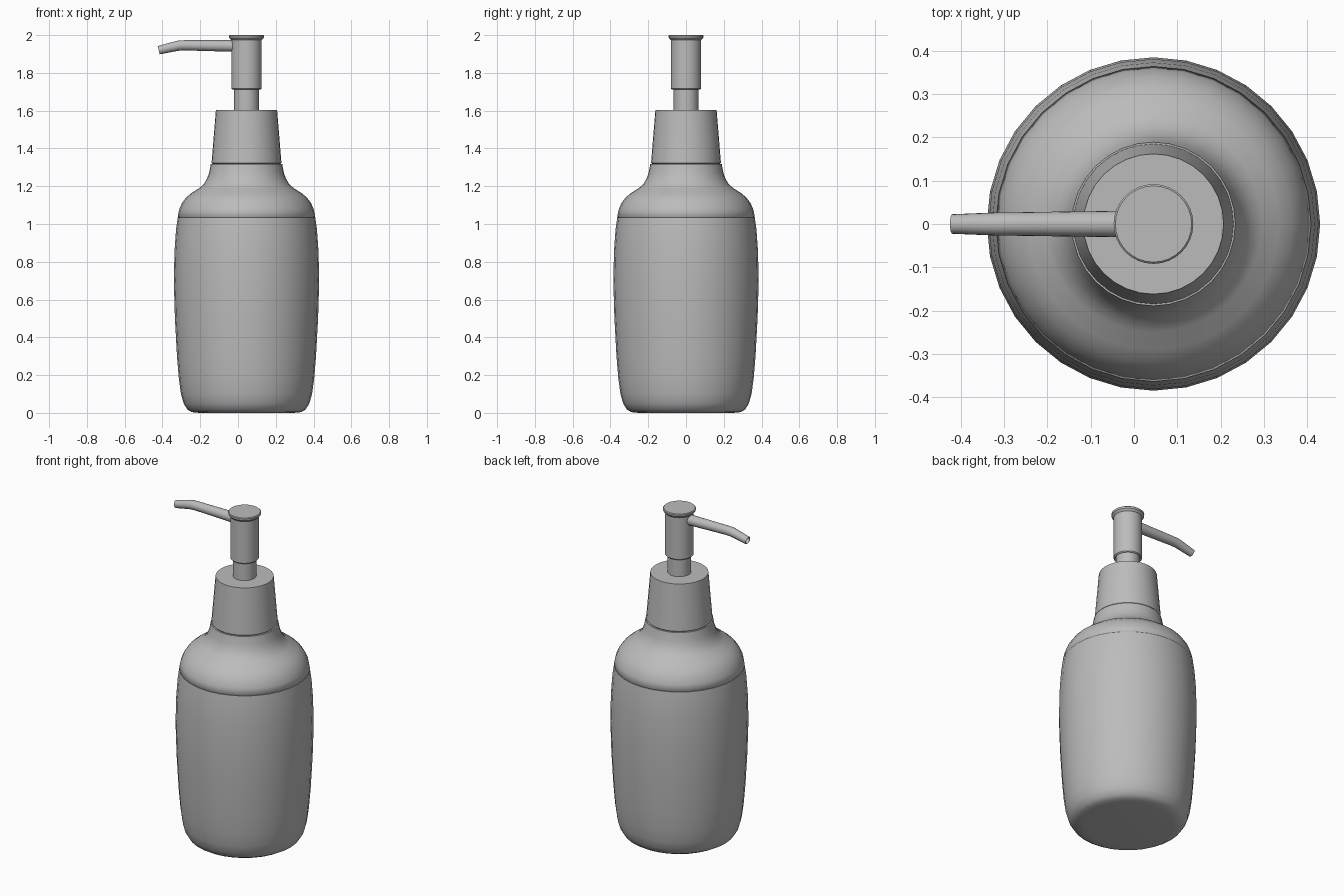
import bpy, bmesh, math
from mathutils import Vector, Matrix

if "Cube" in bpy.data.objects:
    bpy.data.objects.remove(bpy.data.objects["Cube"])

AXIS = 0.045  # bottle axis along x

grey = bpy.data.materials.new("soft_grey")
grey.use_nodes = True
grey.diffuse_color = (0.5, 0.5, 0.5, 1)
grey.node_tree.nodes["Principled BSDF"].inputs["Base Color"].default_value = (0.5, 0.5, 0.5, 1)


def finish(name, bm, angle=35):
    bmesh.ops.recalc_face_normals(bm, faces=bm.faces)
    mesh = bpy.data.meshes.new(name)
    bm.to_mesh(mesh)
    bm.free()
    mesh.materials.append(grey)
    obj = bpy.data.objects.new(name, mesh)
    bpy.context.collection.objects.link(obj)
    bpy.ops.object.select_all(action='DESELECT')
    obj.select_set(True)
    bpy.context.view_layer.objects.active = obj
    bpy.ops.object.shade_smooth_by_angle(angle=math.radians(angle))
    return obj


def skin(bm, rings):
    """Bridge successive closed rings of vertices with quads."""
    n = len(rings[0])
    for a, b in zip(rings, rings[1:]):
        for i in range(n):
            j = (i + 1) % n
            bm.faces.new((a[i], a[j], b[j], b[i]))


def lathe(name, profile, sides=32, angle=35):
    """Turn a (radius, height) profile around the bottle axis, capping both ends."""
    bm = bmesh.new()
    rings = [[bm.verts.new((AXIS + r * math.cos(math.tau * i / sides),
                            r * math.sin(math.tau * i / sides), z))
              for i in range(sides)] for r, z in profile]
    skin(bm, rings)
    bm.faces.new(rings[0])
    bm.faces.new(rings[-1])
    return finish(name, bm, angle)


# Bottle: rounded base, gently bulging wall, hairline seam below the shoulder
lathe("bottle_body", [
    (0.25, 0), (0.29, 0.004), (0.313, 0.018), (0.333, 0.05), (0.347, 0.1),
    (0.358, 0.18), (0.368, 0.3), (0.379, 0.5), (0.385, 0.7), (0.381, 0.86),
    (0.373, 0.97), (0.364, 1.034)], angle=50)
lathe("bottle_shoulder", [
    (0.358, 1.032), (0.364, 1.038), (0.357, 1.075), (0.342, 1.11), (0.32, 1.14),
    (0.29, 1.165), (0.25, 1.19), (0.227, 1.21), (0.209, 1.24), (0.198, 1.27),
    (0.189, 1.318)], angle=60)

# Pump: tapered collar, stem, head and its thin top flange
lathe("collar", [(0.179, 1.318), (0.185, 1.324), (0.162, 1.604)])
lathe("pump_stem", [(0.065, 1.6), (0.065, 1.75)])
lathe("pump_head", [(0.065, 1.722), (0.074, 1.711), (0.08, 1.717), (0.08, 1.975)])
lathe("pump_cap", [(0.08, 1.973), (0.091, 1.985), (0.092, 1.996), (0.088, 2.0)])

# Spout: bent tube with an open, hollow tip
bm = bmesh.new()
path = [(0.0, 1.942, 0.031), (-0.28, 1.946, 0.027), (-0.31, 1.945, 0.027),
        (-0.335, 1.94, 0.026), (-0.42, 1.92, 0.0225)]
path += [(-0.42, 1.92, 0.0185), (-0.33, 1.941, 0.0185)]
tilts = [0, 0, 5, 11, 13, 13, 13]
rings = []
for (x, z, r), tilt in zip(path, tilts):
    turn = Matrix.Rotation(math.radians(-tilt), 3, 'Y')
    rings.append([bm.verts.new(Vector((x, 0, z)) + turn @ Vector(
        (0, r * math.cos(math.tau * i / 20), r * math.sin(math.tau * i / 20))))
        for i in range(20)])
skin(bm, rings)
bm.faces.new(rings[0])
bm.faces.new(rings[-1])
finish("spout", bm)
